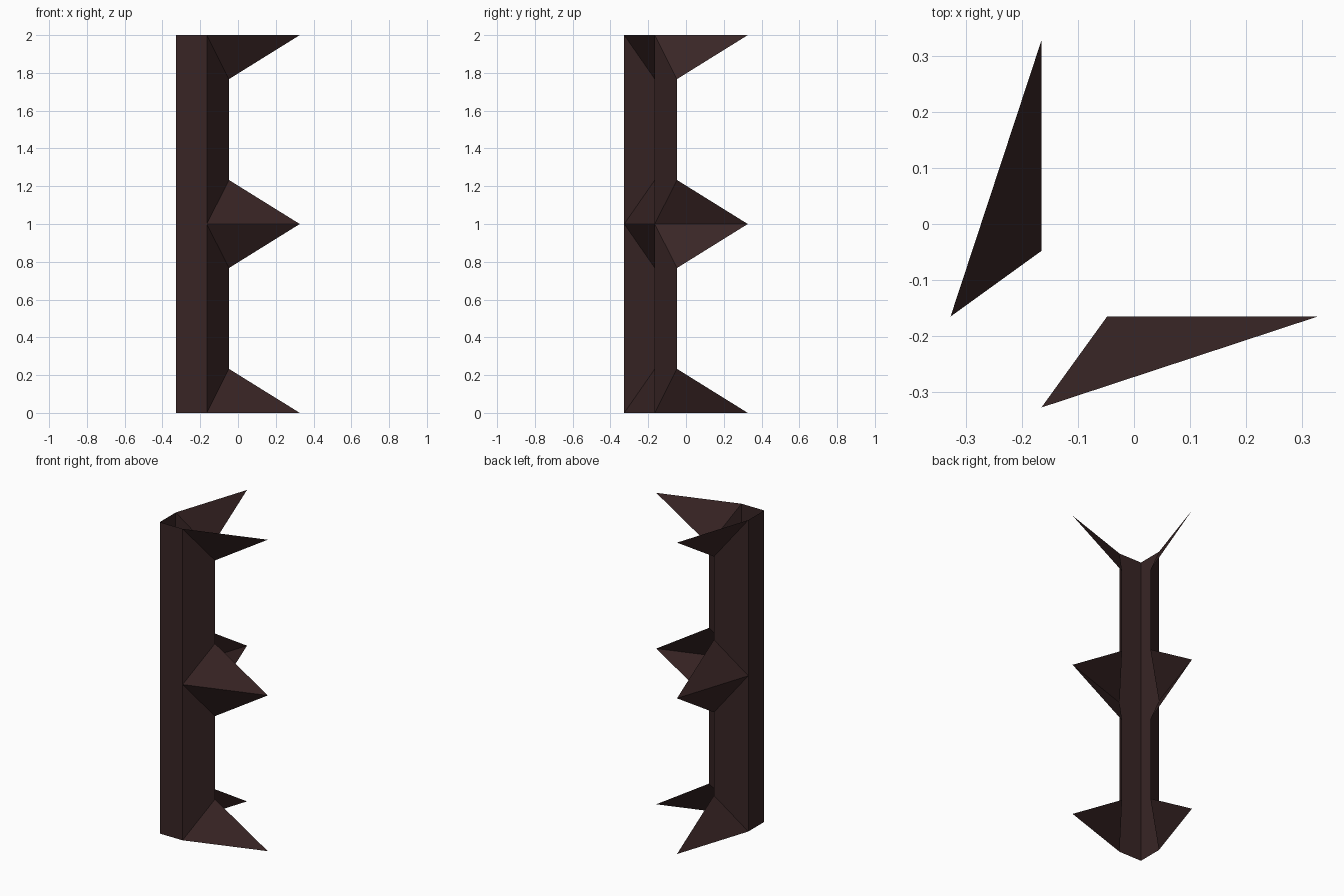
import bpy
import bmesh

cube = bpy.data.objects.get("Cube")
if cube:
    bpy.data.objects.remove(cube, do_unlink=True)

# Single dark brown
brown = bpy.data.materials.new("dark_brown")
brown.use_nodes = True
colour = (0.04, 0.0185, 0.0185, 1)
brown.diffuse_color = colour
brown.node_tree.nodes["Principled BSDF"].inputs["Base Color"].default_value = colour

# Plan positions of one wing; the other wing swaps x and y
CORNER = (-0.327, -0.327)
FOLD = (-0.165, -0.327)
RIM = (-0.048, -0.165)
TIP = (0.327, -0.165)
FLARE = 0.233     # height over which a spike runs into the rim


def make_sheet(name, faces, swap):
    """Thin folded sheet from faces given as (plan point, height) pairs."""
    bm = bmesh.new()
    for face in faces:
        points = [((y, x, z) if swap else (x, y, z)) for (x, y), z in face]
        if swap:
            points.reverse()
        bm.faces.new([bm.verts.new(p) for p in points])
    bmesh.ops.remove_doubles(bm, verts=bm.verts, dist=0.0001)
    mesh = bpy.data.meshes.new(name)
    bm.to_mesh(mesh)
    bm.free()
    mesh.materials.append(brown)
    bpy.context.collection.objects.link(bpy.data.objects.new(name, mesh))


# Flat outer wall between the corner and the fold
wall = [[(CORNER, 0), (FOLD, 0), (FOLD, 2), (CORNER, 2)]]

# Folded inner wall with half spikes at both ends of each section
spiked = []
for low in (0, 1):
    high = low + 1
    a, b = low + FLARE, high - FLARE
    spiked += [
        [(FOLD, low), (TIP, low), (RIM, a)],
        [(FOLD, low), (RIM, a), (RIM, b), (FOLD, high)],
        [(FOLD, high), (RIM, b), (TIP, high)],
    ]

for side, swap in (("front", False), ("right", True)):
    make_sheet(side + "_outer_wall", wall, swap)
    make_sheet(side + "_spiked_wall", spiked, swap)
